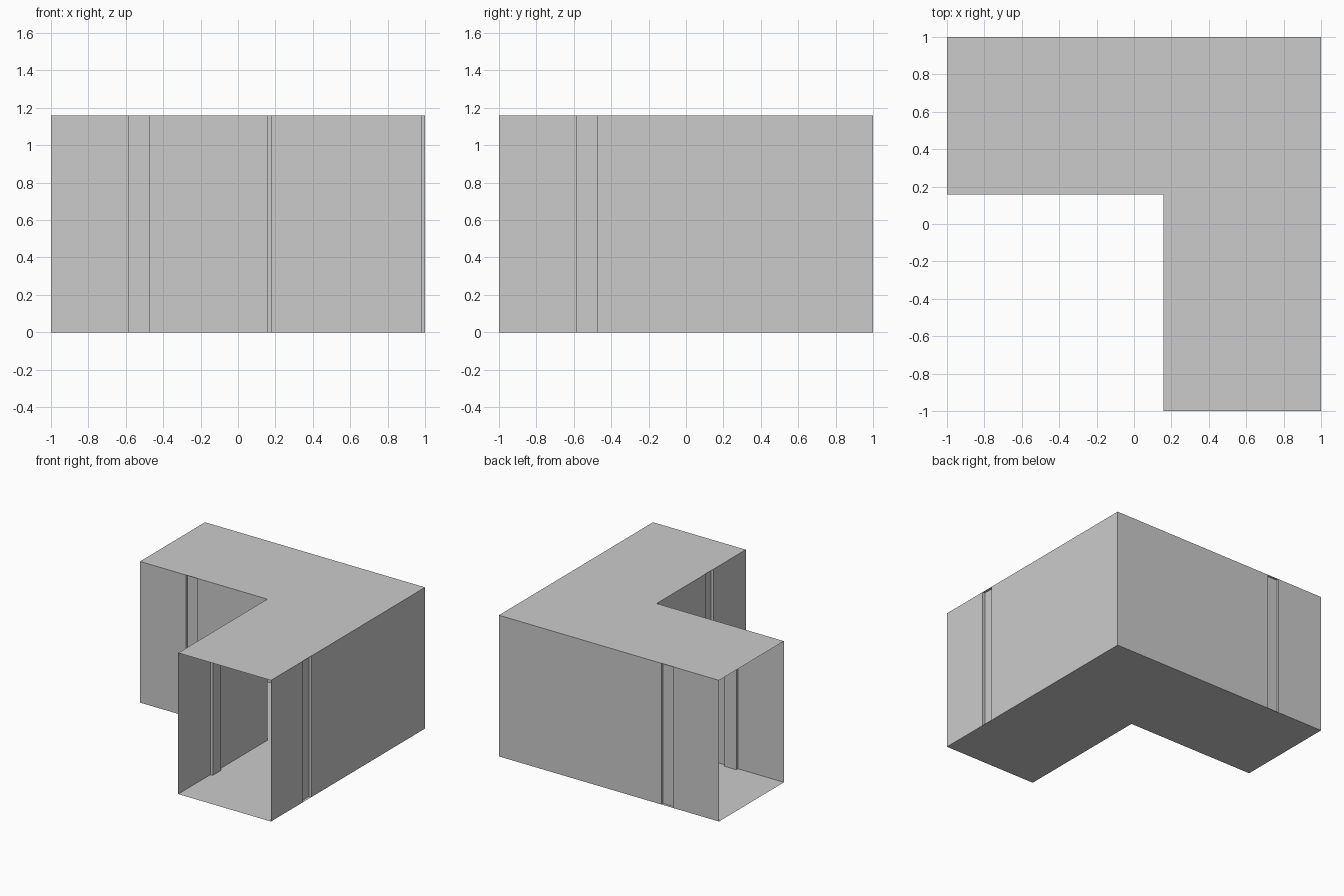
import bpy, bmesh

if "Cube" in bpy.data.objects:
    bpy.data.objects.remove(bpy.data.objects["Cube"])

H = 1.16              # corridor height
IN, OUT = 0.157, 1.0  # inner and outer wall lines
G0, G1, D = -0.583, -0.477, 0.022  # groove span and depth


def make_object(name, bm):
    mesh = bpy.data.meshes.new(name)
    bm.to_mesh(mesh)
    bm.free()
    obj = bpy.data.objects.new(name, mesh)
    bpy.context.collection.objects.link(obj)


def wall(name, line, inward):
    """Folded wall sheet along both arms; the second arm mirrors the first over y = x."""
    g = line + inward * D
    arm = [(-1, line), (G0, line), (G0, g), (G1, g), (G1, line)]
    path = arm + [(line, line)] + [(y, x) for x, y in reversed(arm)]
    if inward < 0:
        path.reverse()
    bm = bmesh.new()
    low = [bm.verts.new((x, y, 0)) for x, y in path]
    high = [bm.verts.new((x, y, H)) for x, y in path]
    for i in range(len(path) - 1):
        bm.faces.new((low[i], low[i + 1], high[i + 1], high[i]))
    make_object(name, bm)


def slab(name, z, flip):
    """Flat L-shaped sheet."""
    pts = [(-1, IN), (IN, IN), (IN, -1), (OUT, -1), (OUT, OUT), (-1, OUT)]
    if flip:
        pts.reverse()
    bm = bmesh.new()
    bm.faces.new([bm.verts.new((x, y, z)) for x, y in pts])
    make_object(name, bm)


# Side walls, each with a shallow vertical groove that reads as a rib inside
wall("inner_wall", IN, 1)
wall("outer_wall", OUT, -1)

# Floor and ceiling; both corridor ends stay open
slab("floor", 0, True)
slab("ceiling", H, False)
